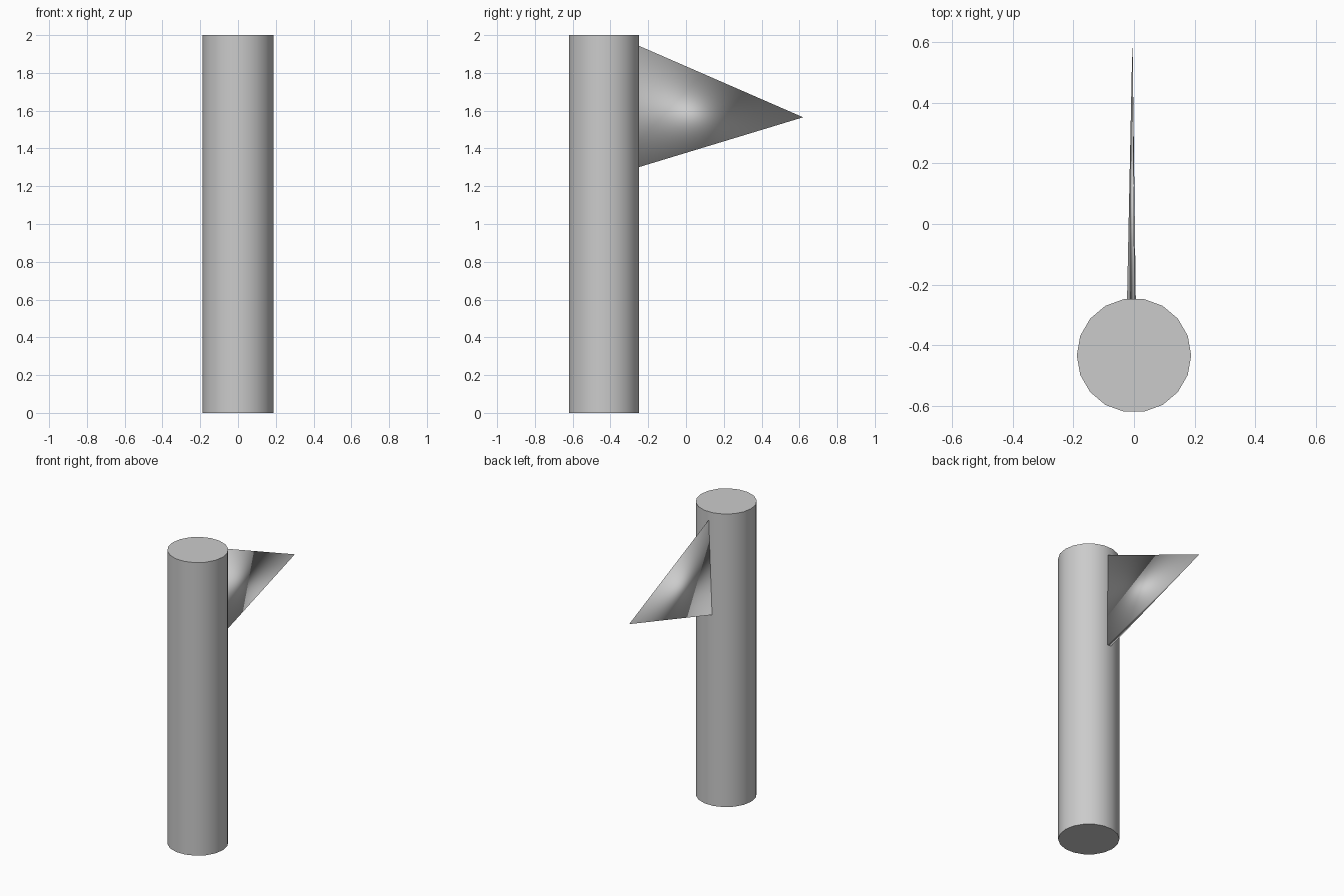
import bpy, bmesh, math

if "Cube" in bpy.data.objects:
    bpy.data.objects.remove(bpy.data.objects["Cube"])

POLE_Y = -0.434
POLE_R = 0.189

# Pole: 18-sided cylinder with smooth sides and flat ends
bpy.ops.mesh.primitive_cylinder_add(vertices=18, radius=POLE_R, depth=2,
                                    location=(0, POLE_Y, 1),
                                    rotation=(0, 0, math.radians(90)))
pole = bpy.context.object
pole.name = "pole"
bpy.ops.object.transform_apply(location=False, rotation=True, scale=False)
# vertices on the x axis, flat facets facing front and back
pole.data.polygons.foreach_set("use_smooth", [False] * len(pole.data.polygons))
xs = max(v.co.x for v in pole.data.vertices)
if xs < POLE_R - 1e-4:
    pole.rotation_euler.z = math.radians(10)
    bpy.ops.object.transform_apply(location=False, rotation=True, scale=False)
bpy.ops.object.shade_smooth_by_angle(angle=math.radians(30))

# Pennant: very thin three-sided spike, smooth shaded, based against the pole
bm = bmesh.new()
root = POLE_Y + POLE_R - 0.008
top = bm.verts.new((0.002, root, 1.945))
low_left = bm.verts.new((-0.023, root, 1.30))
low_right = bm.verts.new((0.006, root, 1.30))
tip = bm.verts.new((-0.005, 0.62, 1.565))
for face in ((top, low_left, low_right), (top, low_right, tip),
             (low_right, low_left, tip), (low_left, top, tip)):
    bm.faces.new(face).smooth = True
bmesh.ops.recalc_face_normals(bm, faces=bm.faces)
mesh = bpy.data.meshes.new("pennant")
bm.to_mesh(mesh)
bm.free()
bpy.context.collection.objects.link(bpy.data.objects.new("pennant", mesh))
